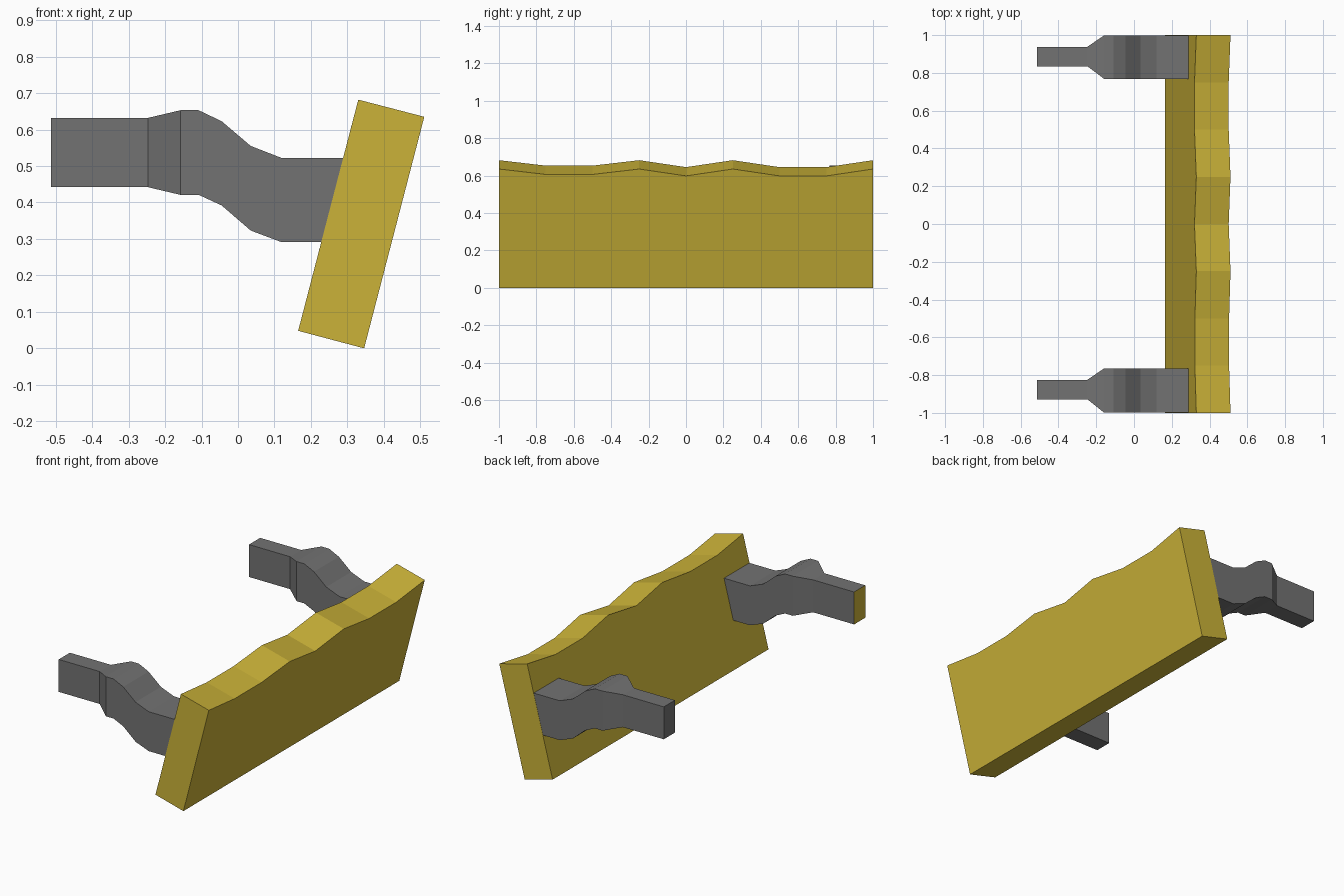
import bpy, bmesh

if "Cube" in bpy.data.objects:
    bpy.data.objects.remove(bpy.data.objects["Cube"])

def material(name, color):
    m = bpy.data.materials.new(name)
    m.diffuse_color = color
    m.use_nodes = True
    m.node_tree.nodes["Principled BSDF"].inputs["Base Color"].default_value = m.diffuse_color
    return m

yellow = material("yellow_paint", (0.60, 0.45, 0.04, 1))
grey = material("grey_steel", (0.17, 0.17, 0.17, 1))

def loft(name, rings, mats):
    """Skin a series of four-cornered sections and cap both ends."""
    bm = bmesh.new()
    loops = [[bm.verts.new(p) for p in ring] for ring in rings]
    for a, b in zip(loops, loops[1:]):
        for i in range(4):
            j = (i + 1) % 4
            bm.faces.new((a[i], a[j], b[j], b[i]))
    start = bm.faces.new(loops[0])
    bm.faces.new(loops[-1])
    start.material_index = len(mats) - 1
    bmesh.ops.recalc_face_normals(bm, faces=bm.faces[:])
    me = bpy.data.meshes.new(name)
    for m in mats:
        me.materials.append(m)
    bm.to_mesh(me)
    bm.free()
    ob = bpy.data.objects.new(name, me)
    bpy.context.collection.objects.link(ob)
    return ob

# Tilted blade with a wavy top edge
SLOPE = 0.261
tops = [0.682, 0.653, 0.653, 0.682, 0.645, 0.682, 0.645, 0.645, 0.682]
rings = []
for i, z in enumerate(tops):
    y = -1 + 0.25 * i
    dx = (z - 0.05) * SLOPE
    rings.append([(0.165, y, 0.048), (0.346, y, 0.0),
                  (0.346 + dx, y, z - 0.047), (0.165 + dx, y, z)])
loft("blade", rings, [yellow])

# Cranked arms: x, bottom z, top z, narrow or wide section
stations = [(-0.513, 0.442, 0.632, False), (-0.247, 0.442, 0.632, False),
            (-0.158, 0.421, 0.653, True), (-0.108, 0.421, 0.653, True),
            (-0.045, 0.392, 0.623, True), (0.035, 0.323, 0.555, True),
            (0.12, 0.291, 0.522, True), (None, 0.291, 0.522, True)]

def arm(name, narrow, wide, mats):
    rings = []
    for x, lo, hi, is_wide in stations:
        y0, y1 = wide if is_wide else narrow
        # the last section follows the back of the blade
        xl, xh = (x, x) if x is not None else [0.167 + (z - 0.05) * SLOPE for z in (lo, hi)]
        rings.append([(xl, y0, lo), (xl, y1, lo), (xh, y1, hi), (xh, y0, hi)])
    return loft(name, rings, mats)

arm("left_arm", (0.835, 0.938), (0.768, 0.999), [grey])
arm("right_arm", (-0.928, -0.825), (-0.999, -0.764), [grey, yellow])
